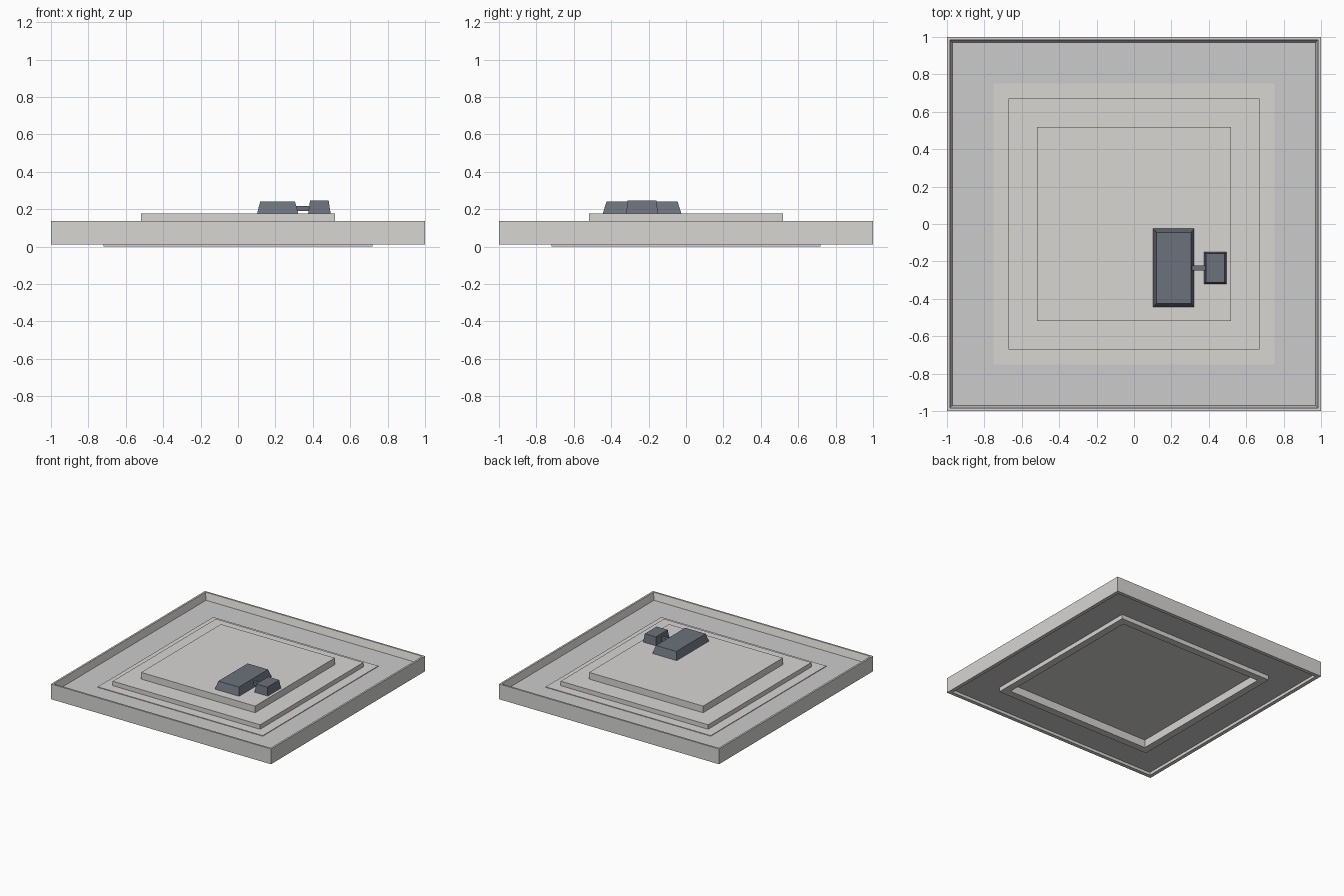
import bpy, bmesh

if "Cube" in bpy.data.objects:
    bpy.data.objects.remove(bpy.data.objects["Cube"])


def material(name, rgb):
    m = bpy.data.materials.new(name)
    m.diffuse_color = (*rgb, 1)
    m.use_nodes = True
    m.node_tree.nodes["Principled BSDF"].inputs["Base Color"].default_value = m.diffuse_color
    return m


STONE = material("pale_stone", (0.68, 0.67, 0.65))
ROAD = material("asphalt", (0.51, 0.52, 0.53))
DARK = material("dark_roof", (0.15, 0.17, 0.20))


def loft(name, levels, mat, centre=(0, 0), ring=False):
    """Stack rectangles (half_x, half_y, z); cap the ends, or close into a ring."""
    bm = bmesh.new()
    cx, cy = centre
    loops = [[bm.verts.new((cx + sx * hx, cy + sy * hy, z))
              for sx, sy in ((-1, -1), (1, -1), (1, 1), (-1, 1))]
             for hx, hy, z in levels]
    pairs = list(zip(loops, loops[1:]))
    if ring:
        pairs.append((loops[-1], loops[0]))
    else:
        bm.faces.new(loops[0])
        bm.faces.new(loops[-1])
    for a, b in pairs:
        for i in range(4):
            j = (i + 1) % 4
            bm.faces.new((a[i], a[j], b[j], b[i]))
    bmesh.ops.recalc_face_normals(bm, faces=bm.faces)
    me = bpy.data.meshes.new(name)
    bm.to_mesh(me)
    bm.free()
    me.materials.append(mat)
    ob = bpy.data.objects.new(name, me)
    bpy.context.collection.objects.link(ob)
    return ob


def square_ring(name, profile, mat):
    return loft(name, [(h, h, z) for h, z in profile], mat, ring=True)


# Perimeter wall with a sloped inner lip
square_ring("outer_wall", [(1, 0.012), (1, 0.137), (0.985, 0.137),
                           (0.97, 0.08), (0.97, 0.012)], STONE)
# Dark band inside the wall
square_ring("road_band", [(0.97, 0.036), (0.97, 0.08), (0.72, 0.08), (0.72, 0.036)], ROAD)
# Pale border strip laid on the band
square_ring("pavement", [(0.75, 0.08), (0.75, 0.085), (0.66, 0.085), (0.66, 0.08)], STONE)
# Footing ring that the model rests on
square_ring("footing", [(0.72, 0.0), (0.72, 0.08), (0.66, 0.08), (0.66, 0.0)], STONE)
# Two stepped platforms, hollow underneath
loft("lower_step", [(0.67, 0.67, 0.065), (0.67, 0.67, 0.122)], STONE)
loft("upper_step", [(0.518, 0.518, 0.122), (0.518, 0.518, 0.177)], STONE)

# Tapered rooftop units and the link between them
loft("large_unit", [(0.11, 0.21, 0.177), (0.093, 0.19, 0.24)], DARK, (0.212, -0.235))
loft("small_unit", [(0.06, 0.085, 0.177), (0.05, 0.077, 0.245)], DARK, (0.435, -0.235))
loft("link_duct", [(0.05, 0.013, 0.19), (0.05, 0.013, 0.218)], DARK, (0.345, -0.235))
